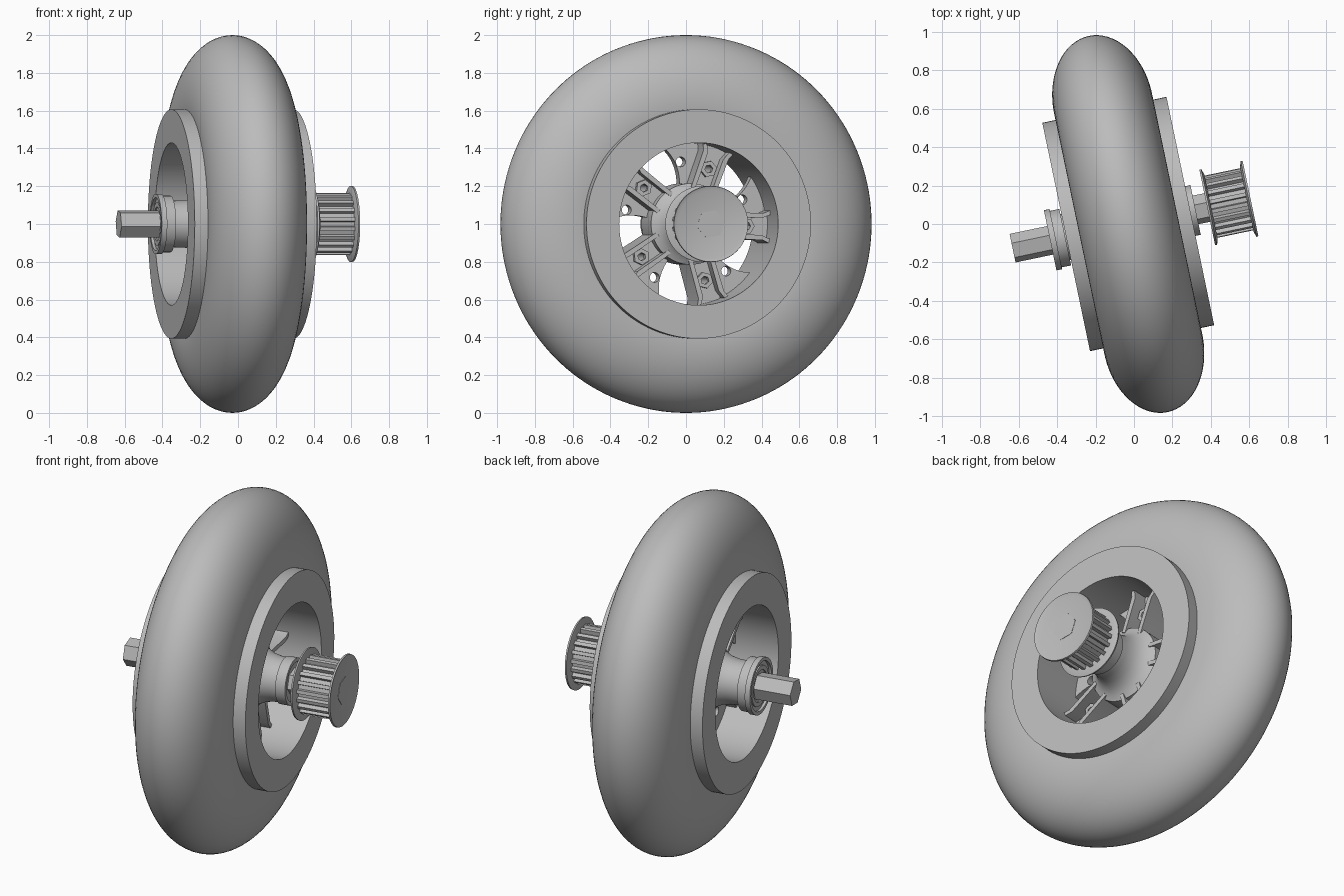
import bpy
from math import sin, cos, pi, radians
from mathutils import Matrix

cube = bpy.data.objects.get("Cube")
if cube:
    bpy.data.objects.remove(cube, do_unlink=True)

grey = bpy.data.materials.new("plain grey")
grey.use_nodes = True
grey.diffuse_color = (0.5, 0.5, 0.5, 1)
grey.node_tree.nodes["Principled BSDF"].inputs["Base Color"].default_value = (0.5, 0.5, 0.5, 1)

# Everything is built around a local x axle, then placed by this matrix
PLACE = Matrix.Translation((-0.03, 0, 1.0)) @ Matrix.Rotation(radians(11.8), 4, 'Z')
# Maps a flat outline (u, v) extruded along w onto local (y, z) and x
UPRIGHT = Matrix(((0, 0, 1, 0), (1, 0, 0, 0), (0, 1, 0, 0), (0, 0, 0, 1)))
SPOKES = 5
SPOKE_START = -2


def finish(name, mesh, turn=0):
    mesh.materials.clear()
    mesh.materials.append(grey)
    mesh.shade_smooth()
    mesh.set_sharp_from_angle(angle=radians(30))
    obj = bpy.data.objects.new(name, mesh)
    bpy.context.collection.objects.link(obj)
    obj.matrix_world = PLACE @ Matrix.Rotation(radians(turn), 4, 'X')
    return obj


def lathe(name, profile, sides=96, turn=0, centre=(0, 0)):
    """Revolve a closed (x, radius) loop, running from low x to high x on the outside."""
    n = len(profile)
    verts, faces = [], []
    for i in range(sides):
        a = 2 * pi * i / sides
        verts += [(x, centre[0] + r * cos(a), centre[1] + r * sin(a)) for x, r in profile]
    for i in range(sides):
        j = (i + 1) % sides
        for k in range(n):
            m = (k + 1) % n
            faces.append((i * n + k, i * n + m, j * n + m, j * n + k))
    mesh = bpy.data.meshes.new(name)
    mesh.from_pydata(verts, [], faces)
    mesh.update()
    return finish(name, mesh, turn)


def tube(name, x0, x1, inner, outer, **kw):
    return lathe(name, [(x0, inner), (x0, outer), (x1, outer), (x1, inner)], **kw)


def plate(name, outlines, x0, x1, turn=0):
    """Extrude flat outlines between x0 and x1; inner outlines become holes."""
    curve = bpy.data.curves.new(name, 'CURVE')
    curve.dimensions = '2D'
    curve.fill_mode = 'BOTH'
    curve.extrude = (x1 - x0) / 2
    for pts in outlines:
        s = curve.splines.new('POLY')
        s.points.add(len(pts) - 1)
        for p, (u, v) in zip(s.points, pts):
            p.co = (u, v, 0, 1)
        s.use_cyclic_u = True
    temp = bpy.data.objects.new("temp", curve)
    bpy.context.collection.objects.link(temp)
    mesh = bpy.data.meshes.new_from_object(temp)
    bpy.data.objects.remove(temp, do_unlink=True)
    mesh.transform(Matrix.Translation(((x0 + x1) / 2, 0, 0)) @ UPRIGHT)
    mesh.name = name
    return finish(name, mesh, turn)


def polar(r, deg):
    return r * cos(radians(deg)), r * sin(radians(deg))


def ngon(r, sides, start=0, centre=(0, 0)):
    return [(centre[0] + u, centre[1] + v)
            for u, v in (polar(r, start + 360 * i / sides) for i in range(sides))]


# Tyre: an elliptical section, cut off inside the rim
section = []
for i in range(41):
    t = radians(-110 + 220 * i / 40)
    section.append((0.26 * sin(t), 0.64 + 0.36 * cos(t)))
lathe("tyre", section, sides=144)

# Rim ring
tube("rim", -0.33, 0.33, 0.43, 0.607, sides=128)

# Hub flaring towards the spokes on both sides
flare = [(0.345, 0.122), (0.26, 0.125), (0.21, 0.135), (0.17, 0.155), (0.14, 0.185), (0.125, 0.215)]
lathe("hub", [(-0.345, 0.05)] + [(-x, r) for x, r in flare] + flare[::-1] + [(0.345, 0.05)])

# Bearings with stepped faces
lathe("left_bearing", [(-0.4, 0.06), (-0.4, 0.09), (-0.408, 0.09), (-0.408, 0.115), (-0.4, 0.115),
                       (-0.4, 0.14), (-0.415, 0.14), (-0.415, 0.16), (-0.385, 0.16),
                       (-0.385, 0.15), (-0.335, 0.15), (-0.335, 0.06)], sides=64)
lathe("right_bearing", [(0.3, 0.05), (0.3, 0.132), (0.358, 0.132), (0.358, 0.11),
                        (0.348, 0.11), (0.348, 0.05)], sides=64)

# Hexagonal axle
plate("axle", [ngon(0.077, 6, 10)], -0.615, 0.645)

# Spokes: channel with two ribs, a floor with a nut, and a drilled side vane
for i in range(SPOKES):
    turn = SPOKE_START + i * 360 / SPOKES
    bolt = (0.31, 0)
    plate("spoke_floor", [[(0.18, -0.06), (0.44, -0.06), (0.44, 0.06), (0.18, 0.06)],
                          ngon(0.022, 20, centre=bolt)], -0.12, 0.05, turn)
    for side in (-1, 1):
        rib = [(0.18, 0.045 * side), (0.38, 0.045 * side), (0.44, 0.07 * side),
               (0.44, 0.095 * side), (0.39, 0.072 * side), (0.18, 0.068 * side)]
        plate("spoke_rib", [rib], -0.14, 0.14, turn)
    lathe("spoke_nut", [(0.04, 0.022), (0.04, 0.044), (0.085, 0.044), (0.085, 0.022)],
          sides=6, turn=turn, centre=bolt)
    edge = []
    for k in range(9):
        t = k / 8
        edge.append(polar(0.44 - 0.25 * t, 38 - 14 * sin(pi * t / 2) + 6 * t * t))
    arc = [polar(0.44, a) for a in range(4, 37, 4)]
    plate("spoke_vane", [[polar(0.19, 5)] + arc + edge, ngon(0.026, 20, centre=polar(0.33, 25))],
          -0.08, 0.0, turn)

# Toothed pulley
TEETH = 20
teeth = []
for i in range(TEETH):
    a = 360 / TEETH * i
    teeth += [polar(0.142, a - 4.5), polar(0.142, a + 4.5), polar(0.166, a + 5.5), polar(0.166, a + 12.5)]
plate("pulley_teeth", [teeth], 0.435, 0.64)

# Pulley flanges, dished outward
lathe("pulley_inner_flange", [(0.428, 0.05), (0.428, 0.17), (0.42, 0.2), (0.43, 0.202),
                              (0.44, 0.172), (0.44, 0.05)], sides=64)
lathe("pulley_outer_flange", [(0.63, 0.0001), (0.63, 0.172), (0.64, 0.202), (0.65, 0.2),
                              (0.643, 0.18), (0.643, 0.0001)], sides=64)
